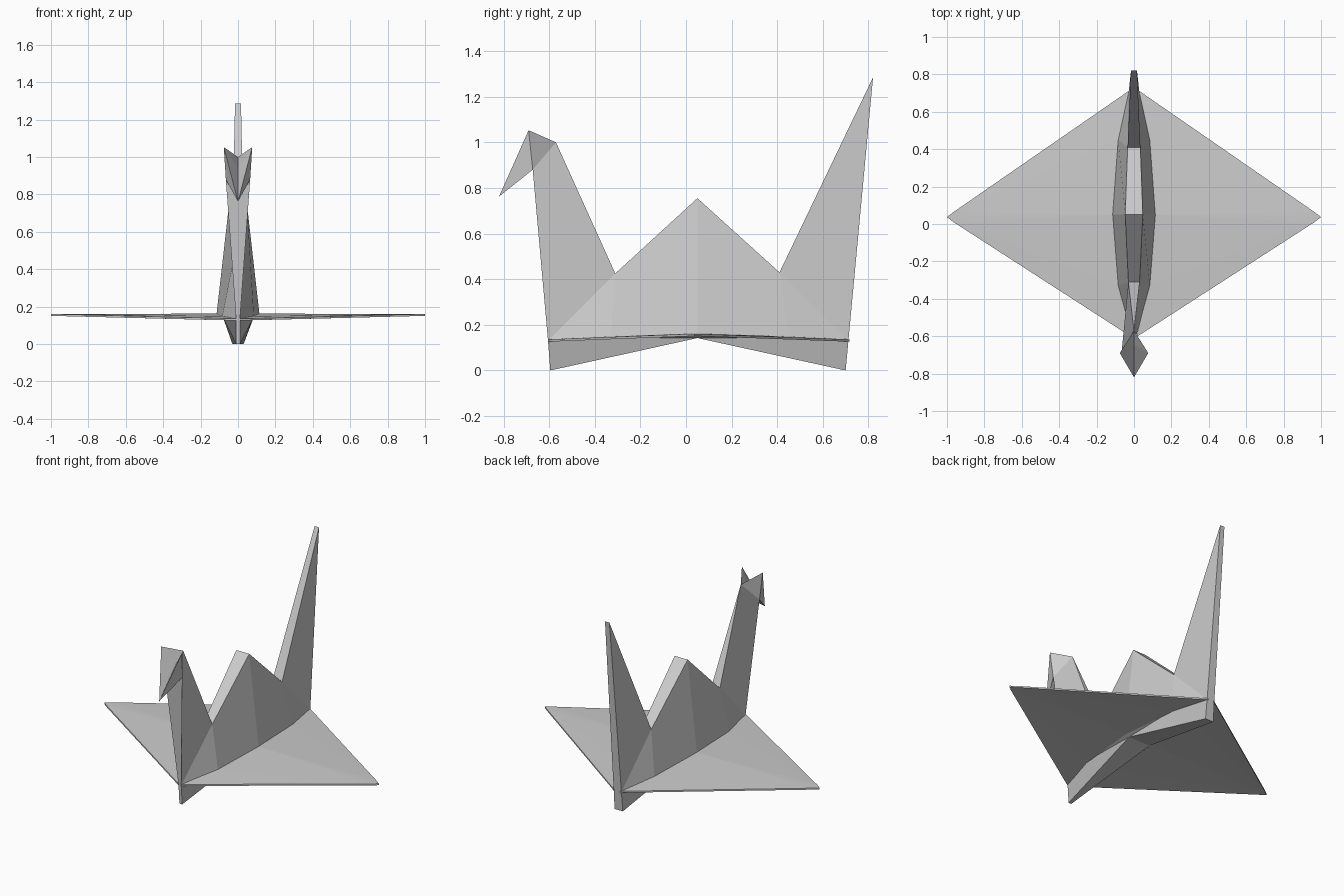
import bpy, bmesh

if "Cube" in bpy.data.objects:
    bpy.data.objects.remove(bpy.data.objects["Cube"])


def folded(name, points, sides, strip=""):
    """Mirror right-hand facets in x; close the gap along a named edge path."""
    bm = bmesh.new()
    right = {k: bm.verts.new(p) for k, p in points.items()}
    left = {k: right[k] if p[0] == 0 else bm.verts.new((-p[0], p[1], p[2]))
            for k, p in points.items()}
    for face in sides.split():
        bm.faces.new([right[k] for k in face])
        bm.faces.new([left[k] for k in reversed(face)])
    for a, b in zip(strip, strip[1:]):
        loop = list(dict.fromkeys([right[a], right[b], left[b], left[a]]))
        bm.faces.new(loop)
    bmesh.ops.triangulate(bm, faces=[f for f in bm.faces if len(f.verts) > 4])
    bmesh.ops.recalc_face_normals(bm, faces=bm.faces[:])
    mesh = bpy.data.meshes.new(name)
    bm.to_mesh(mesh)
    bm.free()
    obj = bpy.data.objects.new(name, mesh)
    bpy.context.collection.objects.link(obj)
    return obj


# Folded bird body: keel, hump, neck, head and tail
body = {
    "A": (0.010, -0.595, 0.0), "B": (0.080, 0.05, 0.142), "C": (0.030, 0.70, 0.0),
    "D": (0.010, -0.605, 0.13), "I": (0.085, -0.33, 0.145), "E": (0.115, 0.05, 0.157),
    "J": (0.085, 0.45, 0.145), "F": (0.028, 0.712, 0.13),
    "T": (0.016, 0.82, 1.285), "V": (0.034, 0.41, 0.43),
    "P": (0.047, 0.05, 0.755), "W": (0.030, -0.31, 0.425),
    "N": (0, -0.57, 1.0), "H": (0.076, -0.69, 1.053), "U": (0.065, -0.672, 0.88),
    "M": (0, -0.645, 0.94), "K": (0, -0.82, 0.762),
}
folded("bird_body", body,
       "DIW DWNU UNH IEPW EJVP JFV FTV ADIB IEB EJB JFCB NMH HMK HKU",
       "NWPVTFCBADUK")

# Pair of thin wings with blunt tips, built as a closed shell
top = {
    "a": (0.012, -0.605, 0.136), "b": (0.08, -0.33, 0.149), "c": (0.105, 0.05, 0.163),
    "d": (0.08, 0.45, 0.149), "e": (0.02, 0.717, 0.136),
    "f": (0.965, 0.064, 0.160), "g": (1.0, 0.037, 0.160), "h": (0.965, 0.010, 0.160),
}
under = {k.upper(): (x, y, z - 0.010) for k, (x, y, z) in top.items()}
rim = "abcdefgh"
walls = [p + q + q.upper() + p.upper() for p, q in zip(rim, rim[1:] + rim[0])]
facets = "abh bch chg cgf cfd dfe"
folded("wings", {**top, **under}, " ".join([facets, facets.upper()] + walls))
